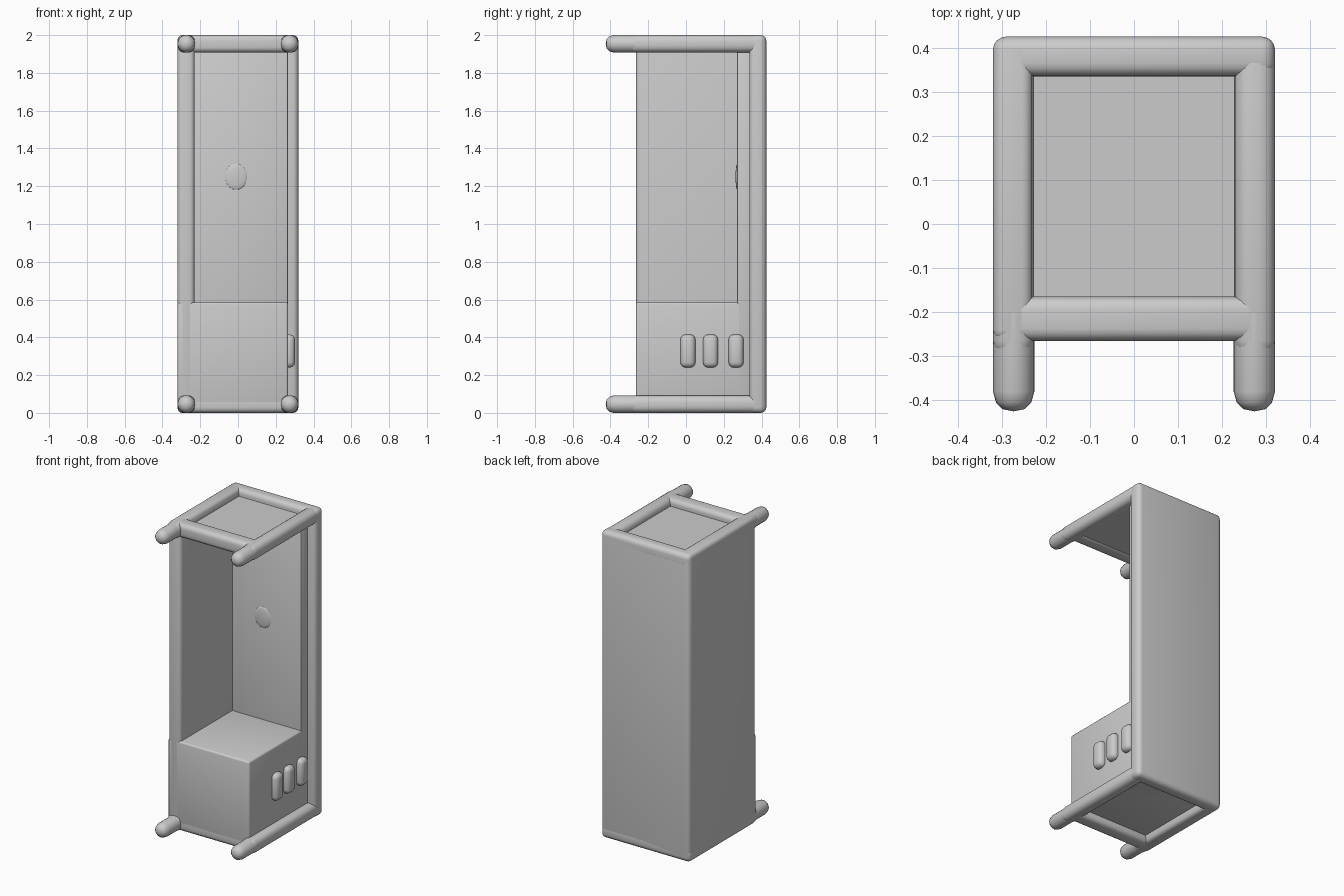
import bpy, bmesh, math
from mathutils import Matrix, Vector

if "Cube" in bpy.data.objects:
    bpy.data.objects.remove(bpy.data.objects["Cube"])

grey = bpy.data.materials.new("plain grey")
grey.diffuse_color = (0.6, 0.6, 0.6, 1)
grey.use_nodes = True
grey.node_tree.nodes["Principled BSDF"].inputs["Base Color"].default_value = grey.diffuse_color


def finish(name, bm):
    bmesh.ops.recalc_face_normals(bm, faces=bm.faces)
    mesh = bpy.data.meshes.new(name)
    bm.to_mesh(mesh)
    bm.free()
    mesh.materials.append(grey)
    ob = bpy.data.objects.new(name, mesh)
    bpy.context.collection.objects.link(ob)
    bpy.context.view_layer.objects.active = ob
    ob.select_set(True)
    bpy.ops.object.shade_smooth_by_angle(angle=math.radians(35))
    ob.select_set(False)
    return ob


def rounded_box(name, x, y, z, radius, segments=4):
    """Box between the given (min, max) limits with rounded edges."""
    bm = bmesh.new()
    bmesh.ops.create_cube(bm, size=1)
    for v in bm.verts:
        v.co = Vector([(lo + hi) / 2 + c * (hi - lo)
                       for c, (lo, hi) in zip(v.co, (x, y, z))])
    bmesh.ops.bevel(bm, geom=bm.edges[:], offset=radius, segments=segments,
                    profile=0.5, affect='EDGES', clamp_overlap=True)
    return finish(name, bm)


def prong(name, x, z, radius=0.047):
    """Round bar pointing forward with a domed tip."""
    bm = bmesh.new()
    profile = [(0, -0.425), (0.025, -0.42), (0.04, -0.405), (radius, -0.38), (radius, -0.2)]
    verts = [bm.verts.new((x + r, y, z)) for r, y in profile]
    edges = [bm.edges.new(pair) for pair in zip(verts, verts[1:])]
    bmesh.ops.spin(bm, geom=verts + edges, cent=(x, 0, z), axis=(0, 1, 0),
                   angle=math.tau, steps=20)
    bmesh.ops.remove_doubles(bm, verts=bm.verts, dist=1e-4)
    return finish(name, bm)


# Walls: the left side and back are closed, the front and right are open
rounded_box("left_wall", (-0.32, -0.23), (-0.265, 0.42), (0, 2), 0.025)
rounded_box("back_wall", (-0.32, 0.32), (0.335, 0.425), (0, 2), 0.03)
rounded_box("back_panel", (-0.3, 0.265), (0.27, 0.36), (0.05, 1.95), 0.01, 2)

# Base block
rounded_box("base_block", (-0.319, 0.265), (-0.265, 0.36), (0.045, 0.585), 0.012, 3)

# Top and bottom frames, each with a sunken plate and two prongs
for level, z0, plate in (("bottom", 0.0, (0.045, 0.085)), ("top", 1.908, (1.915, 1.955))):
    z = (z0, z0 + 0.092)
    rounded_box(level + "_front_rail", (-0.29, 0.29), (-0.265, -0.165), z, 0.028)
    rounded_box(level + "_back_rail", (-0.32, 0.32), (0.34, 0.425), z, 0.03)
    rounded_box(level + "_plate", (-0.28, 0.28), (-0.22, 0.38), plate, 0.005, 1)
    for side, s in (("left", -1), ("right", 1)):
        x = sorted((s * 0.228, s * 0.32))
        rounded_box(f"{level}_{side}_rail", x, (-0.3, 0.42), z, 0.035)
        prong(f"{level}_{side}_prong", s * 0.273, z0 + 0.046)

# Three raised buttons on the right of the base block
for i, y in enumerate((0.01, 0.13, 0.265)):
    rounded_box(f"button_{i + 1}", (0.235, 0.302), (y - 0.04, y + 0.04),
                (0.24, 0.415), 0.028, 3)

# Shallow bump on the back panel
bm = bmesh.new()
bmesh.ops.create_uvsphere(bm, u_segments=20, v_segments=10, radius=1,
                          matrix=Matrix.Translation((-0.01, 0.272, 1.25))
                          @ Matrix.Diagonal((0.06, 0.01, 0.07, 1)))
finish("panel_bump", bm)
